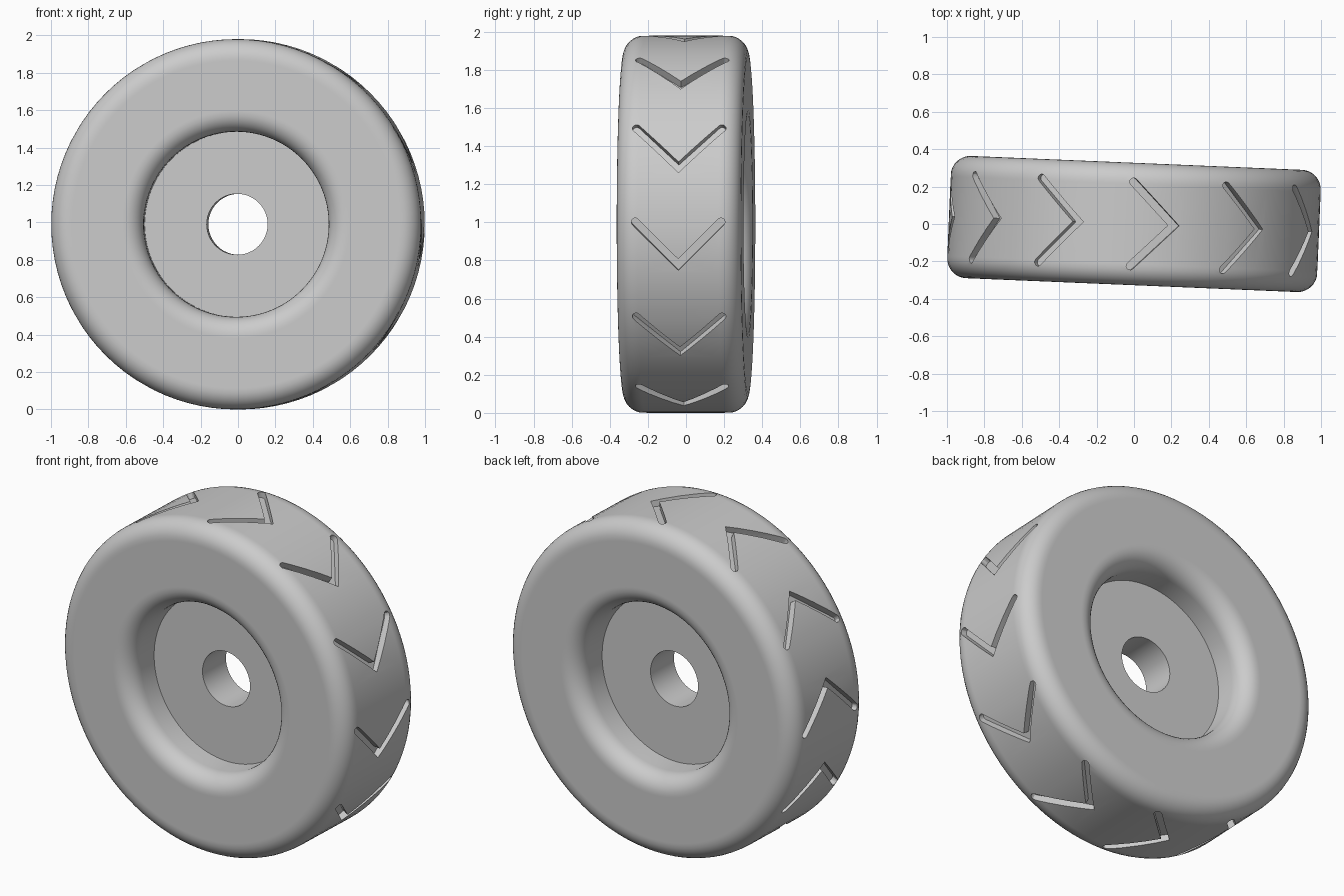
import bpy, bmesh
from math import sin, cos, pi, radians
from mathutils import Matrix, Vector

R, HALF, BORE, HUB_R, HUB_HALF = 0.99, 0.327, 0.163, 0.495, 0.105
FILLET, STEPS = 0.105, 8
TILT = Matrix.Translation((0, 0, R)) @ Matrix.Rotation(radians(-2.4), 4, 'Z')

cube = bpy.data.objects.get("Cube")
if cube:
    bpy.data.objects.remove(cube, do_unlink=True)

grey = bpy.data.materials.new("rubber grey")
grey.use_nodes = True
colour = (0.6, 0.6, 0.6, 1)
grey.diffuse_color = colour
grey.node_tree.nodes["Principled BSDF"].inputs["Base Color"].default_value = colour


def add_object(name, bm):
    bmesh.ops.recalc_face_normals(bm, faces=bm.faces)
    mesh = bpy.data.meshes.new(name)
    bm.to_mesh(mesh)
    bm.free()
    mesh.materials.append(grey)
    obj = bpy.data.objects.new(name, mesh)
    bpy.context.collection.objects.link(obj)
    return obj


def lathe(name, profile, segments):
    """Spin a closed (radius, y) profile around the y axis."""
    bm = bmesh.new()
    rings = []
    for i in range(segments):
        a = 2 * pi * i / segments
        rings.append([bm.verts.new((r * cos(a), y, r * sin(a))) for r, y in profile])
    n = len(profile)
    for i, ring in enumerate(rings):
        after = rings[(i + 1) % segments]
        for j in range(n):
            k = (j + 1) % n
            bm.faces.new((ring[j], ring[k], after[k], after[j]))
    return add_object(name, bm)


def arc(cr, cy, start, end):
    angles = [radians(start + (end - start) * i / STEPS) for i in range(STEPS + 1)]
    return [(cr + FILLET * cos(a), cy + FILLET * sin(a)) for a in angles]


# Tyre: rounded shoulders outside and rounded lips around the recess
edge = HALF - FILLET
half = ([(R, edge - 0.01)] + arc(R - FILLET, edge, 0, 90)
        + [(R - FILLET - 0.01, HALF), (HUB_R + FILLET + 0.01, HALF)]
        + arc(HUB_R + FILLET, edge, 90, 180))
tyre = lathe("tyre", half + [(r, -y) for r, y in reversed(half)], 96)

# Chevron tread cutters, twelve around the rim
SPAN, ARM, LOW, DEPTH, CHEVRONS = 0.225, 0.021, -0.112, 0.045, 12
miter = ARM * 2 ** 0.5


def tip(side, start, end):
    angles = [radians(start + (end - start) * i / 6) for i in range(7)]
    return [(side * SPAN + ARM * cos(a), LOW + SPAN + ARM * sin(a)) for a in angles]


outline = ([(0, LOW - miter)] + tip(1, -45, 135)
           + [(0, LOW + miter)] + tip(-1, 45, 225))
bm = bmesh.new()
for i in range(CHEVRONS):
    turn = Matrix.Rotation(radians(5.9) - 2 * pi * i / CHEVRONS, 4, 'Y')
    face = bm.faces.new([bm.verts.new(turn @ Vector((R - DEPTH, y, t))) for y, t in outline])
    moved = bmesh.ops.extrude_face_region(bm, geom=[face], use_keep_orig=True)["geom"]
    bmesh.ops.translate(bm, verts=[v for v in moved if isinstance(v, bmesh.types.BMVert)],
                        vec=turn @ Vector((0.15, 0, 0)))
cutter = add_object("tread_cutter", bm)
cutter.hide_render = True

cut = tyre.modifiers.new("tread", 'BOOLEAN')
cut.operation, cut.solver, cut.object = 'DIFFERENCE', 'EXACT', cutter
bpy.context.view_layer.objects.active = tyre
bpy.ops.object.modifier_apply(modifier=cut.name)
bpy.data.objects.remove(cutter, do_unlink=True)

# Hub disc with a round bore
hub = lathe("hub", [(BORE, -HUB_HALF), (HUB_R + 0.01, -HUB_HALF),
                    (HUB_R + 0.01, HUB_HALF), (BORE, HUB_HALF)], 48)

for obj in (tyre, hub):
    bpy.ops.object.select_all(action='DESELECT')
    obj.select_set(True)
    bpy.context.view_layer.objects.active = obj
    bpy.ops.object.shade_smooth_by_angle(angle=radians(30))
    obj.matrix_world = TILT
